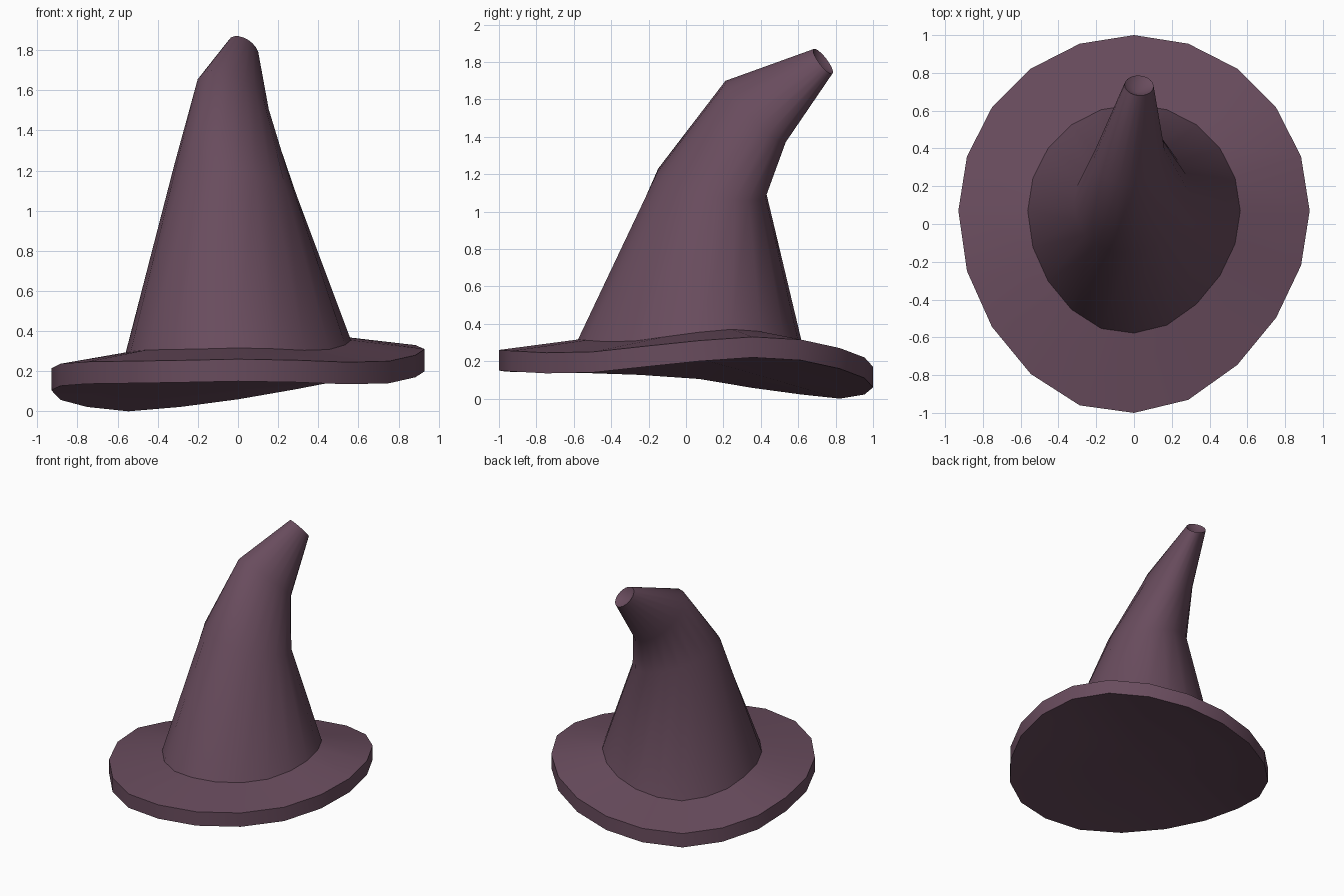
import bpy
import bmesh
from math import sin, cos, pi
from mathutils import Vector

cube = bpy.data.objects.get("Cube")
if cube:
    bpy.data.objects.remove(cube)

SIDES = 20
ANGLES = [2 * pi * i / SIDES for i in range(SIDES)]

felt = bpy.data.materials.new("plum_felt")
felt.use_nodes = True
felt.diffuse_color = (0.14, 0.072, 0.11, 1)
bsdf = felt.node_tree.nodes["Principled BSDF"]
bsdf.inputs["Base Color"].default_value = felt.diffuse_color
bsdf.inputs["Roughness"].default_value = 0.9

# Height of the wavy underside around the rim, counter-clockwise from +x
WAVE = [.20, .22, .205, .16, .11, .06, .022, .0, .022, .057,
        .105, .127, .137, .14, .144, .15, .145, .135, .14, .17]
THICKNESS = 0.11


def brim_ring(scale, heights):
    """Round outline, drawn out towards the front and its right corner."""
    ring = []
    for a, z in zip(ANGLES, heights):
        front, right = max(0, -sin(a)), max(0, -cos(a))
        stretch = 0.14 * front ** 3.7 + 0.1 * front * right
        ring.append(Vector((0.93 * scale * cos(a),
                            0.07 + scale * (0.93 * sin(a) - stretch), z)))
    return ring


def tilted_ring(centre, across, back):
    c, u, v = Vector(centre), Vector(across), Vector(back)
    return [c + u * cos(a) + v * sin(a) for a in ANGLES]


def loft(name, rings, start=None, end=None):
    """Skin the rings in order, with optional fan points closing the ends."""
    bm = bmesh.new()
    loops = [[bm.verts.new(p) for p in ring] for ring in rings]
    for low, high in zip(loops, loops[1:]):
        for i in range(SIDES):
            j = (i + 1) % SIDES
            bm.faces.new((low[i], low[j], high[j], high[i]))
    for point, loop, flip in ((start, loops[0], True), (end, loops[-1], False)):
        if point is not None:
            hub = bm.verts.new(point)
            for i in range(SIDES):
                a, b = loop[i], loop[(i + 1) % SIDES]
                bm.faces.new((b, a, hub) if flip else (a, b, hub))
    mesh = bpy.data.meshes.new(name)
    bm.to_mesh(mesh)
    bm.free()
    mesh.materials.append(felt)
    obj = bpy.data.objects.new(name, mesh)
    bpy.context.collection.objects.link(obj)
    bpy.ops.object.select_all(action='DESELECT')
    obj.select_set(True)
    bpy.context.view_layer.objects.active = obj
    bpy.ops.object.shade_smooth_by_angle(angle=0.75)
    return obj


# Brim: warped disc with a hollowed underside, rising to the foot of the crown
underside = brim_ring(1, WAVE)
edge = brim_ring(1, [z + THICKNESS for z in WAVE])
foot = brim_ring(0.605, [0.312 + 0.78 * (z + THICKNESS - 0.255) for z in WAVE])
loft("brim", [underside, edge, foot], start=(0, 0.05, 0.22))

# Crown: bent cone leaning backwards to a small tip with a dented end
tip = Vector((0.027, 0.733, 1.803))
dent = Vector((-.012, -.035, -.032))
crown_rings = [
    foot,
    tilted_ring((-.012, .138, 1.152), (.305, .03, -.078), (0, .292, -.056)),
    tilted_ring((-.024, .372, 1.535), (.186, .02, -.078), (0, .163, -.147)),
    tilted_ring(tip, (.077, -.004, -.03), (0, .053, -.06)),
]
loft("crown", crown_rings, end=tip + dent)
